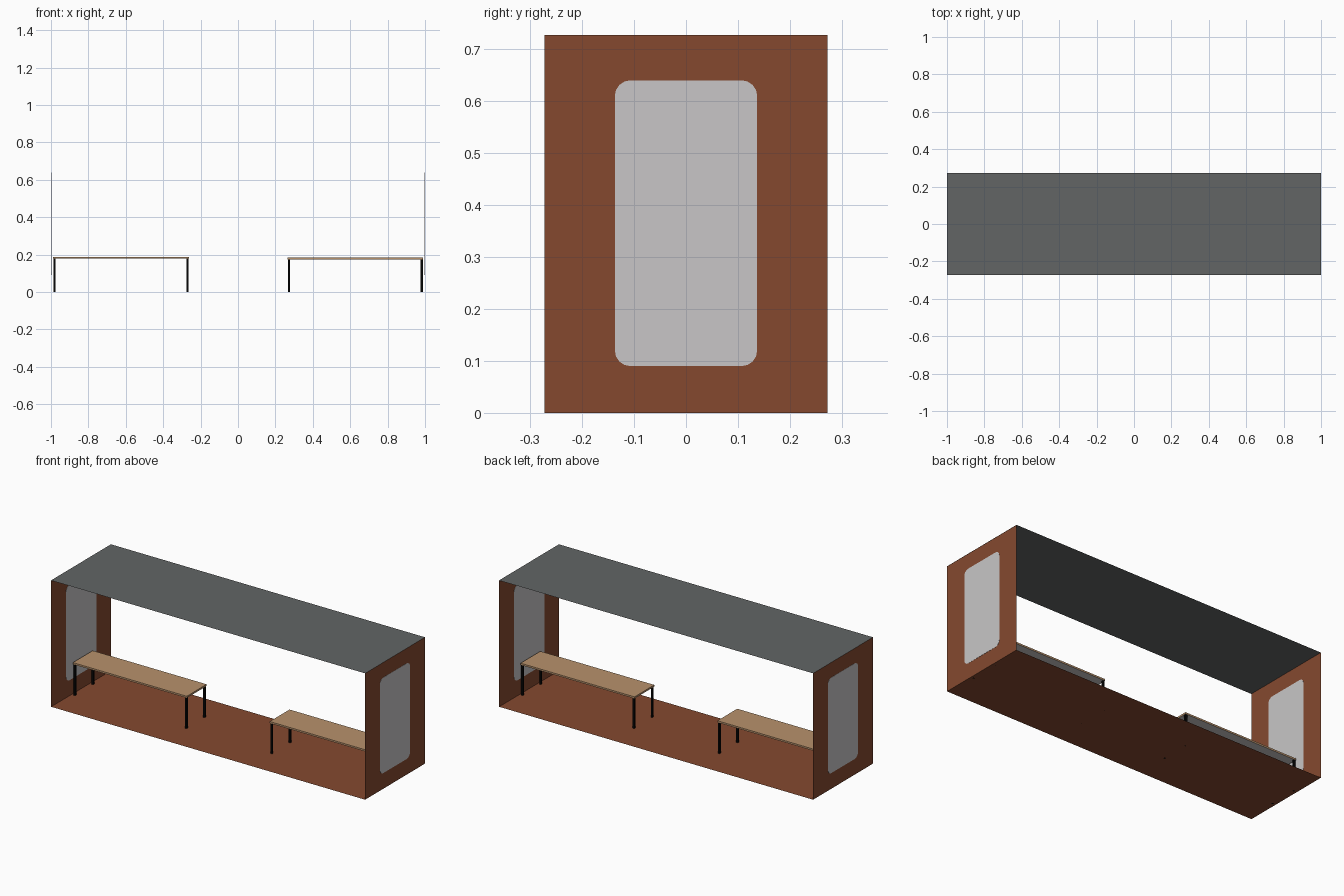
import bpy, bmesh, math

if "Cube" in bpy.data.objects:
    bpy.data.objects.remove(bpy.data.objects["Cube"])


def material(name, r, g, b):
    # sRGB 0-255 to linear diffuse colour
    def lin(c):
        c /= 255
        return c / 12.92 if c <= 0.04045 else ((c + 0.055) / 1.055) ** 2.4
    m = bpy.data.materials.new(name)
    m.diffuse_color = (lin(r), lin(g), lin(b), 1)
    m.use_nodes = True
    m.node_tree.nodes["Principled BSDF"].inputs["Base Color"].default_value = m.diffuse_color
    return m


BROWN = material("rust brown", 133, 73, 47)
ROOF = material("dark grey", 98, 101, 101)
GREY = material("light grey", 200, 198, 199)
WOOD = material("tan wood", 184, 146, 108)
BLACK = material("black metal", 6, 6, 6)

HX, HY, H = 1.0, 0.272, 0.727
WALL_X = HX - 0.001


def add_object(name, bm, *mats):
    me = bpy.data.meshes.new(name)
    bm.to_mesh(me)
    bm.free()
    for m in mats:
        me.materials.append(m)
    ob = bpy.data.objects.new(name, me)
    bpy.context.collection.objects.link(ob)
    return ob


def sheet(name, corners, mat):
    bm = bmesh.new()
    bm.faces.new([bm.verts.new(c) for c in corners])
    return add_object(name, bm, mat)


def add_box(bm, x0, x1, y0, y1, z0, z1):
    vs = bmesh.ops.create_cube(bm, size=1)["verts"]
    for v in vs:
        v.co.x = x1 if v.co.x > 0 else x0
        v.co.y = y1 if v.co.y > 0 else y0
        v.co.z = z1 if v.co.z > 0 else z0


def window_panel(name, x):
    # thin rounded plate passing through the end wall, visible from both sides
    hw, z0, z1, r, t = 0.137, 0.09, 0.64, 0.03, 0.001
    bm = bmesh.new()
    pts = []
    for i, (cy, cz) in enumerate([(hw - r, z1 - r), (r - hw, z1 - r),
                                  (r - hw, z0 + r), (hw - r, z0 + r)]):
        for k in range(5):
            a = math.radians(90 * i + 22.5 * k)
            pts.append((x - t, cy + r * math.cos(a), cz + r * math.sin(a)))
    face = bm.faces.new([bm.verts.new(p) for p in pts])
    ext = bmesh.ops.extrude_face_region(bm, geom=[face], use_keep_orig=True)
    for v in ext["geom"]:
        if isinstance(v, bmesh.types.BMVert):
            v.co.x += 2 * t
    bmesh.ops.recalc_face_normals(bm, faces=bm.faces)
    add_object(name, bm, GREY)


# Shell: floor, roof and two end walls, open at front and back
for name, z, mat in (("floor", 0, BROWN), ("roof", H, ROOF)):
    sheet(name, [(-HX, -HY, z), (HX, -HY, z), (HX, HY, z), (-HX, HY, z)], mat)
for side, s in (("left", -1), ("right", 1)):
    x = s * WALL_X
    sheet(side + "_wall", [(x, -HY * s, 0), (x, HY * s, 0),
                           (x, HY * s, H), (x, -HY * s, H)], BROWN)
    window_panel(side + "_window", x)

# Benches: wooden top with grey underside, four slim legs each
BY, LEG = 0.09, 0.011
for side, x0, x1, top in (("left", -0.988, -0.263, 0.188),
                          ("right", 0.265, 0.99, 0.184)):
    bm = bmesh.new()
    add_box(bm, x0, x1, -BY, BY, top - 0.01, top)
    bm.normal_update()
    for f in bm.faces:
        f.material_index = 1 if f.normal.z < -0.5 else 0
    add_object(side + "_bench_seat", bm, WOOD, GREY)

    bm = bmesh.new()
    for lx in (x0 + 0.002, x1 - 0.002 - LEG):
        for ly in (-BY + 0.002, BY - 0.002 - LEG):
            add_box(bm, lx, lx + LEG, ly, ly + LEG, 0, top - 0.01)
    add_object(side + "_bench_legs", bm, BLACK)
